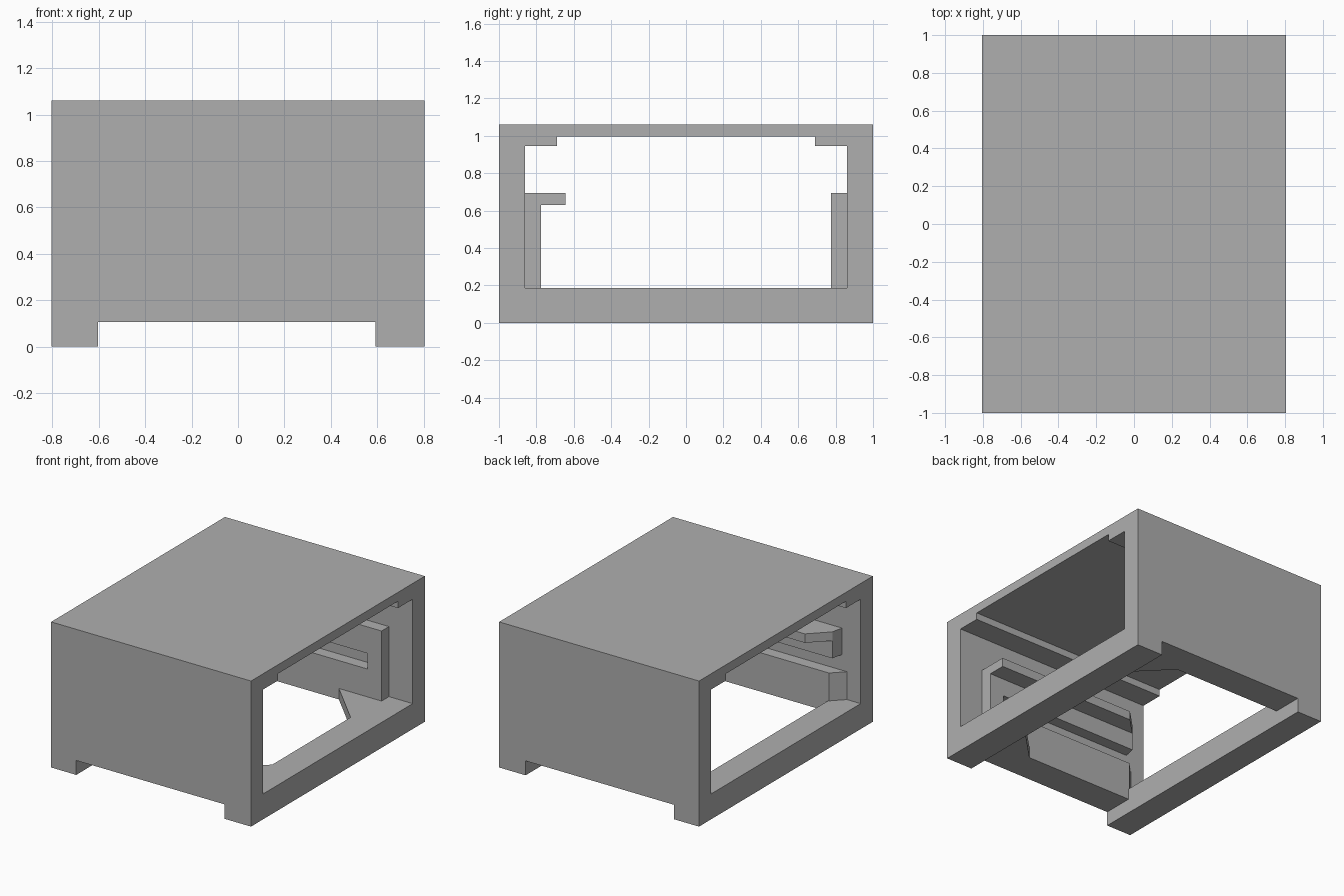
import bpy, bmesh

cube = bpy.data.objects.get("Cube")
if cube:
    bpy.data.objects.remove(cube, do_unlink=True)

# Single grey finish
grey = bpy.data.materials.new("plain_grey")
grey.use_nodes = True
COLOUR = (0.43, 0.43, 0.43, 1)
grey.diffuse_color = COLOUR
grey.node_tree.nodes["Principled BSDF"].inputs["Base Color"].default_value = COLOUR


def prism(name, outline, z0, z1):
    """Extrude a plan outline (x, y) from z0 to z1."""
    bm = bmesh.new()
    base = bm.faces.new([bm.verts.new((x, y, z0)) for x, y in outline])
    top = bmesh.ops.extrude_face_region(bm, geom=[base])["geom"]
    for v in top:
        if isinstance(v, bmesh.types.BMVert):
            v.co.z = z1
    bmesh.ops.recalc_face_normals(bm, faces=bm.faces)
    mesh = bpy.data.meshes.new(name)
    bm.to_mesh(mesh)
    bm.free()
    mesh.materials.append(grey)
    obj = bpy.data.objects.new(name, mesh)
    bpy.context.collection.objects.link(obj)
    return obj


def box(name, x0, x1, y0, y1, z0, z1):
    return prism(name, [(x0, y0), (x1, y0), (x1, y1), (x0, y1)], z0, z1)


def combine(target, tool, operation):
    """Apply a boolean and discard the tool."""
    mod = target.modifiers.new("combine", "BOOLEAN")
    mod.operation, mod.solver, mod.object = operation, "EXACT", tool
    bpy.context.view_layer.update()
    graph = bpy.context.evaluated_depsgraph_get()
    mesh = bpy.data.meshes.new_from_object(target.evaluated_get(graph))
    target.modifiers.clear()
    target.data = mesh
    bpy.data.objects.remove(tool, do_unlink=True)


HALF_X = 0.805       # outer half width
WALL = 0.86          # inner face of front and back walls
RAIL = 0.775         # inner face of the side rails
FLOOR = 0.185
FOOT_L, FOOT_R = 0.592, -0.603
END = 0.614          # left end of the rails
ROOT = 0.92          # depth to which rails are sunk into the walls

# Housing: block with a tunnel, a ceiling recess and a channel between the feet
housing = box("housing", -HALF_X, HALF_X, -1, 1, 0, 1.06)
combine(housing, box("tunnel", -1, 1, -WALL, WALL, FLOOR, 0.945), "DIFFERENCE")
combine(housing, box("ceiling_recess", -1, 1, -0.69, 0.69, 0.8, 0.995), "DIFFERENCE")
combine(housing, box("foot_channel", FOOT_R, FOOT_L, -1.2, 1.2, -0.1, 0.105), "DIFFERENCE")

# Floor opening with two clipped corners on the left
opening = [(FOOT_R, -RAIL), (0.27, -RAIL), (FOOT_L, -0.45),
           (FOOT_L, 0.45), (0.27, RAIL), (FOOT_R, RAIL)]
combine(housing, prism("floor_opening", opening, 0.05, 0.3), "DIFFERENCE")

# Slotted rails on both walls, open at the right end
for s in (-1, 1):
    lower = [(-0.694, s * ROOT), (-0.694, s * WALL), (-0.609, s * RAIL),
             (END, s * RAIL), (END, s * ROOT)]
    upper = [(-0.655, s * ROOT), (-0.655, s * WALL), (-0.636, s * RAIL),
             (END, s * RAIL), (END, s * ROOT)]
    combine(housing, prism("lower_rail", lower, 0.15, 0.388), "UNION")
    combine(housing, prism("upper_rail", upper, 0.502, 0.695), "UNION")
    y0, y1 = sorted((s * RAIL, s * ROOT))
    combine(housing, box("slot_stop", 0.5, END, y0, y1, 0.3, 0.6), "UNION")

# Ledge on top of the front rail
ledge = [(-0.636, -0.82), (-0.636, -RAIL), (-0.506, -0.645), (END, -0.645), (END, -0.82)]
combine(housing, prism("front_ledge", ledge, 0.63, 0.695), "UNION")

# Keep a single material slot and flat faces
housing.data.materials.clear()
housing.data.materials.append(grey)
for p in housing.data.polygons:
    p.material_index = 0
    p.use_smooth = False
